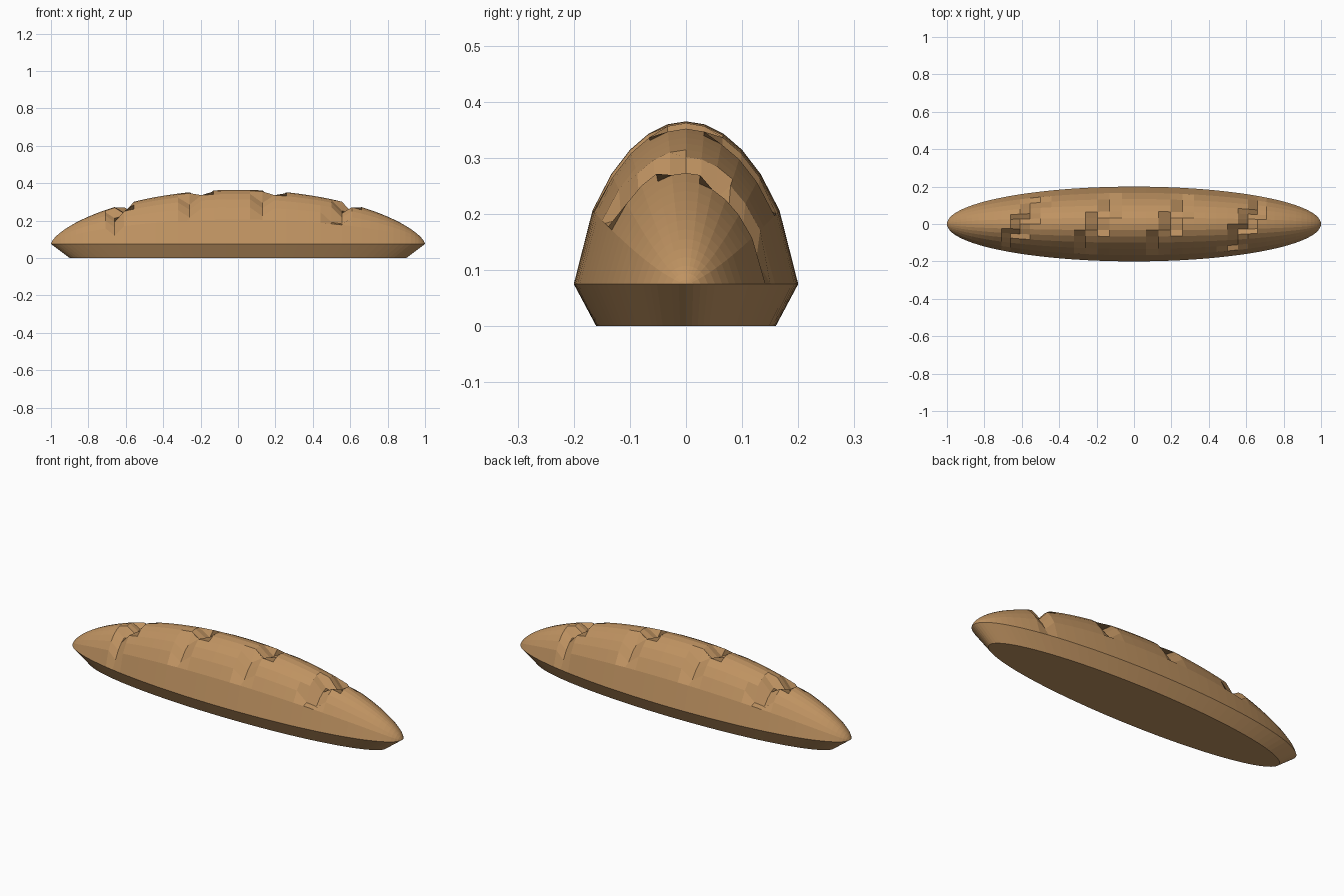
import bpy, bmesh, math

if "Cube" in bpy.data.objects:
    bpy.data.objects.remove(bpy.data.objects["Cube"])

NX, NY = 48, 12          # sections along the loaf, strips across
RIM_Z, DOME_H = 0.075, 0.29
CUTS = (-0.6, -0.2, 0.2, 0.6)


def slash_depth(x, y):
    """Depth of the diagonal baker's slashes at a point."""
    if abs(y) > 0.136:
        return 0.0
    d = min(abs(x - (c + 0.6 * y)) for c in CUTS)
    return 0.045 if d < 0.034 else 0.0


bm = bmesh.new()

# domed crust: sections along x, closing to a point at each tip
tips = [bm.verts.new((s, 0, RIM_Z)) for s in (-1, 1)]
rows = []
for i in range(1, NX):
    x = math.sin(math.pi * (i / NX - 0.5))
    w = 0.2 * math.sqrt(1 - x * x)
    row = []
    for j in range(NY + 1):
        t = 2 * j / NY - 1
        y = w * t
        h = max(0.0, (1 - x * x) * (1 - t * t)) ** 0.67
        z = RIM_Z + DOME_H * h - slash_depth(x, y)
        row.append(bm.verts.new((x, y, max(z, RIM_Z))))
    rows.append(row)
for a, b in zip(rows, rows[1:]):
    for j in range(NY):
        bm.faces.new((a[j], b[j], b[j + 1], a[j + 1]))
for j in range(NY):
    bm.faces.new((tips[0], rows[0][j], rows[0][j + 1]))
    bm.faces.new((tips[1], rows[-1][j + 1], rows[-1][j]))

# undercut side and flat bottom
rim = [tips[0]] + [r[0] for r in rows] + [tips[1]] + [r[-1] for r in reversed(rows)]
base = [bm.verts.new((v.co.x * 0.9, v.co.y * 0.8, 0)) for v in rim]
n = len(rim)
for k in range(n):
    m = (k + 1) % n
    bm.faces.new((rim[k], base[k], base[m], rim[m]))
bm.faces.new(base)
bmesh.ops.recalc_face_normals(bm, faces=bm.faces)

mesh = bpy.data.meshes.new("bread_loaf")
bm.to_mesh(mesh)
bm.free()
loaf = bpy.data.objects.new("bread_loaf", mesh)
bpy.context.collection.objects.link(loaf)

# baked crust colour
crust = bpy.data.materials.new("crust")
crust.diffuse_color = (0.52, 0.29, 0.12, 1)
crust.use_nodes = True
crust.node_tree.nodes["Principled BSDF"].inputs["Base Color"].default_value = crust.diffuse_color
mesh.materials.append(crust)
